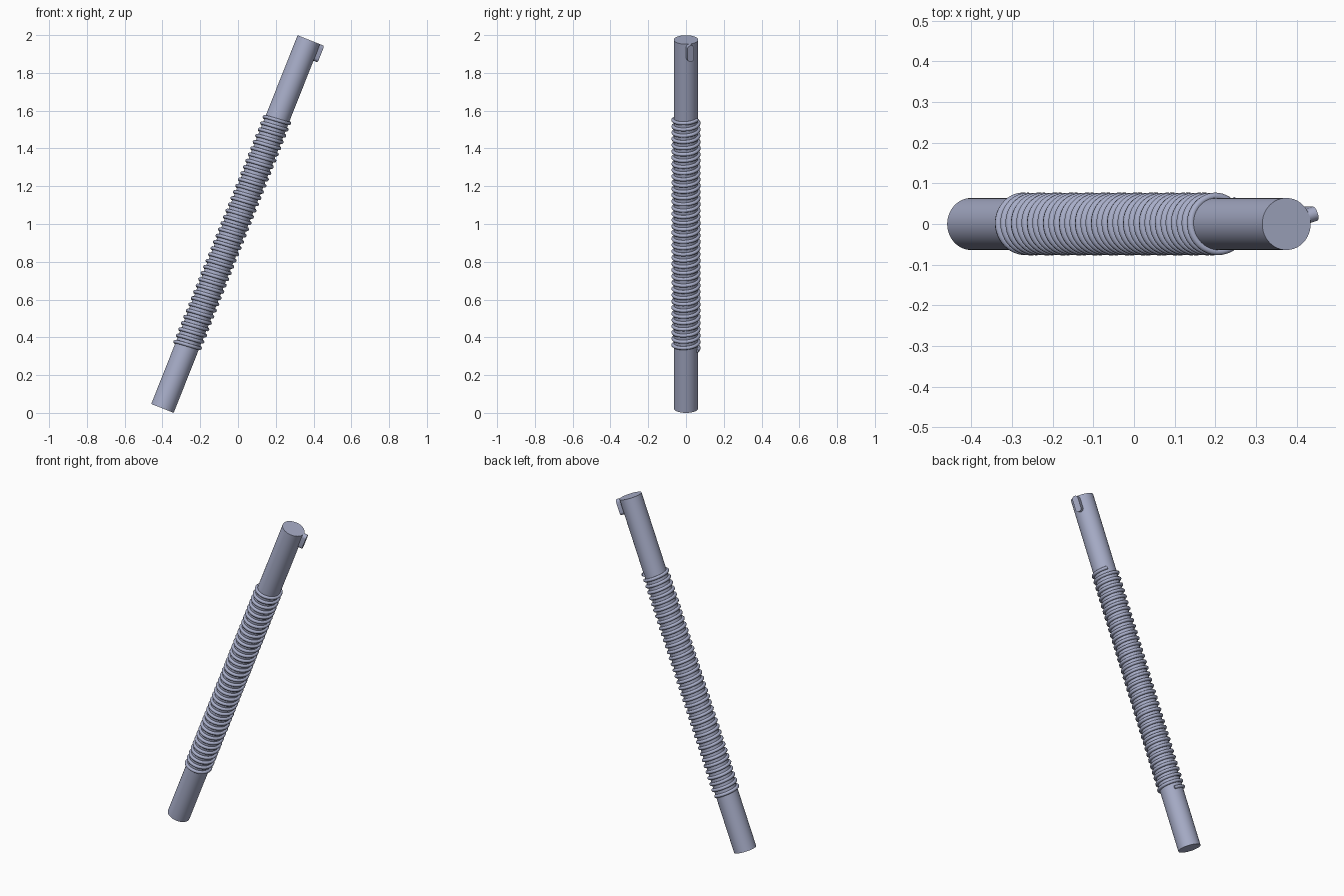
import bpy, bmesh, math
from mathutils import Matrix, Vector

cube = bpy.data.objects.get("Cube")
if cube:
    bpy.data.objects.remove(cube, do_unlink=True)

LENGTH, ROD_R = 2.10, 0.064
COIL_R, WIRE_R = 0.0675, 0.0098
COIL_START, COIL_END, TURNS = 0.341, 1.657, 37
COIL_PHASE = math.radians(60)
KEY_ANGLE = math.radians(17)

# Everything is built along local z from the lower end, then leaned over
LEAN = Matrix.Translation((-0.40, 0, 0.0237)) @ Matrix.Rotation(math.atan2(0.775, 1.952), 4, 'Y')

steel = bpy.data.materials.new("blue grey steel")
steel.use_nodes = True
colour = (0.39, 0.42, 0.58, 1)
steel.diffuse_color = colour
steel.node_tree.nodes["Principled BSDF"].inputs["Base Color"].default_value = colour


def finish(obj, matrix, angle=40):
    obj.data.materials.clear()
    obj.data.materials.append(steel)
    obj.matrix_world = matrix
    bpy.ops.object.select_all(action='DESELECT')
    obj.select_set(True)
    bpy.context.view_layer.objects.active = obj
    if obj.type == 'CURVE':
        bpy.ops.object.convert(target='MESH')
        obj = bpy.context.object
    bpy.ops.object.shade_smooth_by_angle(angle=math.radians(angle))


def mesh_object(name, bm):
    bmesh.ops.recalc_face_normals(bm, faces=bm.faces)
    mesh = bpy.data.meshes.new(name)
    bm.to_mesh(mesh)
    bm.free()
    obj = bpy.data.objects.new(name, mesh)
    bpy.context.collection.objects.link(obj)
    return obj


# Straight rod
bm = bmesh.new()
bmesh.ops.create_cone(bm, cap_ends=True, segments=64, radius1=ROD_R, radius2=ROD_R,
                      depth=LENGTH, matrix=Matrix.Translation((0, 0, LENGTH / 2)))
finish(mesh_object("rod", bm), LEAN)

# Wire wound round the rod, a right-handed helix
curve = bpy.data.curves.new("wire_coil", 'CURVE')
curve.dimensions = '3D'
curve.bevel_depth = WIRE_R
curve.bevel_resolution = 2
curve.use_fill_caps = True
steps = TURNS * 48
spline = curve.splines.new('POLY')
spline.points.add(steps)
for i, p in enumerate(spline.points):
    t = i / steps
    a = COIL_PHASE + t * TURNS * math.tau
    z = COIL_START + t * (COIL_END - COIL_START)
    p.co = (COIL_R * math.cos(a), COIL_R * math.sin(a), z, 1)
coil = bpy.data.objects.new("wire_coil", curve)
bpy.context.collection.objects.link(coil)
finish(coil, LEAN, 60)

# Round-ended key on the side of the upper end
half, top, bottom = 0.018, LENGTH, LENGTH - 0.094
bm = bmesh.new()
verts = []
for centre, start in ((top - half, 0), (bottom + half, math.pi)):
    for i in range(13):
        a = start + math.pi * i / 12
        verts.append(bm.verts.new((0.05, half * math.cos(a), centre + half * math.sin(a))))
face = bm.faces.new(verts)
outer = bmesh.ops.extrude_face_region(bm, geom=[face])["geom"]
bmesh.ops.translate(bm, vec=Vector((0.037, 0, 0)),
                    verts=[v for v in outer if isinstance(v, bmesh.types.BMVert)])
finish(mesh_object("side_key", bm), LEAN @ Matrix.Rotation(KEY_ANGLE, 4, 'Z'))
